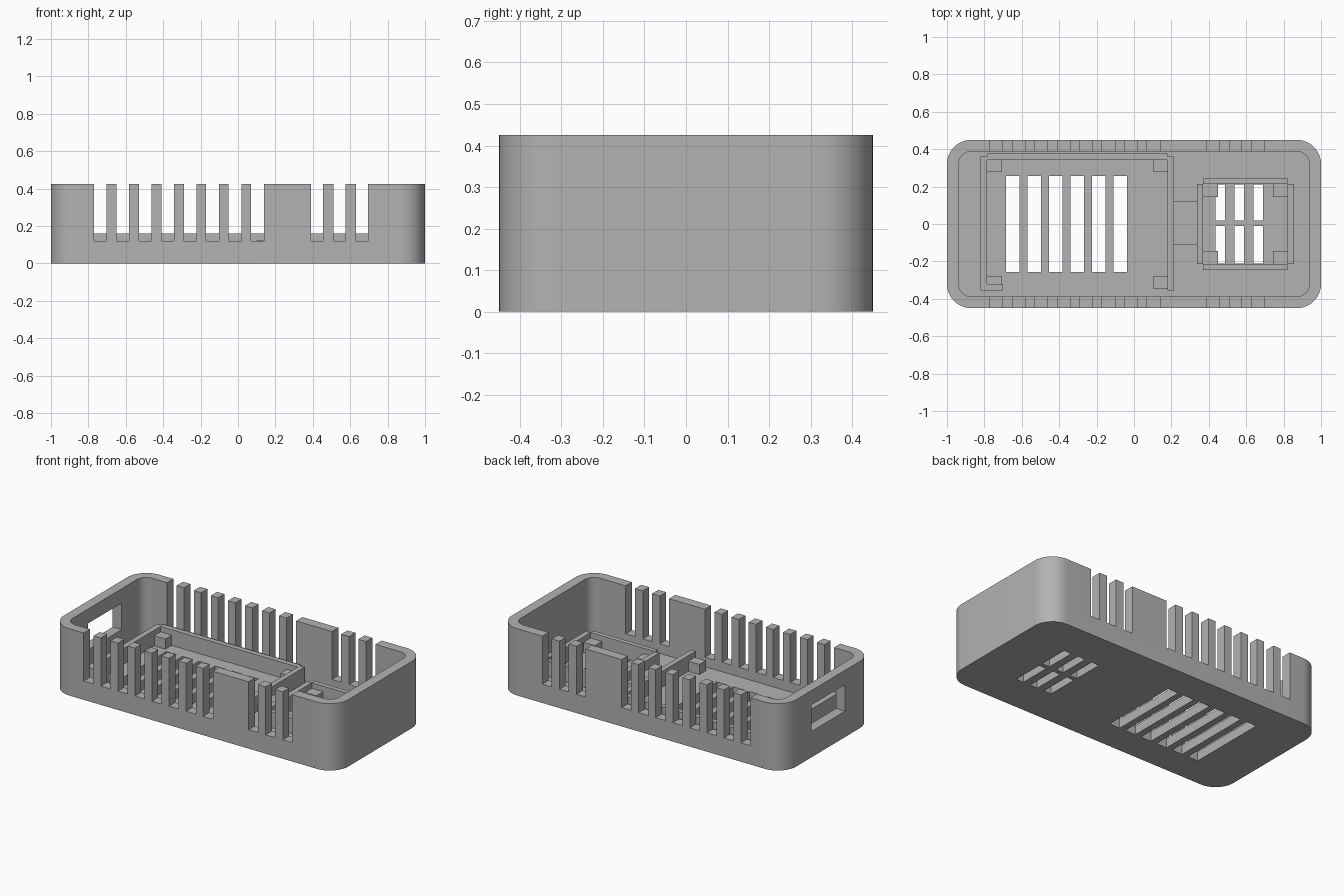
import bpy, bmesh, math
from mathutils import Matrix, Vector

cube = bpy.data.objects.get("Cube")
if cube:
    bpy.data.objects.remove(cube, do_unlink=True)

# Single grey plastic
plastic = bpy.data.materials.new("grey_plastic")
plastic.use_nodes = True
GREY = (0.45, 0.45, 0.45, 1)
plastic.diffuse_color = GREY
plastic.node_tree.nodes["Principled BSDF"].inputs["Base Color"].default_value = GREY

FLOOR, HEIGHT, RAIL = 0.06, 0.425, 0.16


def finish(name, bm):
    bmesh.ops.recalc_face_normals(bm, faces=bm.faces)
    mesh = bpy.data.meshes.new(name)
    bm.to_mesh(mesh)
    bm.free()
    obj = bpy.data.objects.new(name, mesh)
    bpy.context.collection.objects.link(obj)
    mesh.materials.append(plastic)
    return obj


def boxes(name, spans):
    """One object made of boxes given as (x0, x1, y0, y1, z0, z1)."""
    bm = bmesh.new()
    for x0, x1, y0, y1, z0, z1 in spans:
        mid = Vector((x0 + x1, y0 + y1, z0 + z1)) / 2
        size = Matrix.Diagonal((x1 - x0, y1 - y0, z1 - z0, 1))
        bmesh.ops.create_cube(bm, size=1, matrix=Matrix.Translation(mid) @ size)
    return finish(name, bm)


def rounded_block(name, hx, hy, radius, z0, z1, steps=12):
    """Upright block with rounded vertical corners."""
    bm = bmesh.new()
    ring = []
    for k, (sx, sy) in enumerate([(1, 1), (-1, 1), (-1, -1), (1, -1)]):
        for i in range(steps + 1):
            a = math.pi / 2 * (k + i / steps)
            ring.append(bm.verts.new((sx * (hx - radius) + radius * math.cos(a),
                                      sy * (hy - radius) + radius * math.sin(a), z0)))
    face = bm.faces.new(ring)
    top = bmesh.ops.extrude_face_region(bm, geom=[face])["geom"]
    bmesh.ops.translate(bm, vec=(0, 0, z1 - z0),
                        verts=[v for v in top if isinstance(v, bmesh.types.BMVert)])
    return finish(name, bm)


def cut(target, cutter):
    cutter.hide_render = True
    mod = target.modifiers.new("cut", 'BOOLEAN')
    mod.operation, mod.solver, mod.object = 'DIFFERENCE', 'EXACT', cutter
    bpy.context.view_layer.objects.active = target
    bpy.ops.object.modifier_apply(modifier=mod.name)
    bpy.data.objects.remove(cutter, do_unlink=True)


# Tray shell: hollowed rounded block
shell = rounded_block("case_shell", 1, 0.45, 0.13, 0, HEIGHT)
cut(shell, rounded_block("cavity", 0.937, 0.387, 0.065, FLOOR, HEIGHT + 0.1))

# Side wall slots, open at the top, matching on both long walls
slots = [(-0.77 + 0.12 * i, -0.702 + 0.12 * i, -0.6, 0.6, 0.12, 0.6) for i in range(8)]
slots += [(0.39 + 0.12 * i, 0.455 + 0.12 * i, -0.6, 0.6, 0.12, 0.6) for i in range(3)]
cut(shell, boxes("wall_slots", slots))

# Floor vents and the port opening in the end wall
vents = [(-0.685 + 0.115 * i, -0.612 + 0.115 * i, -0.257, 0.257, -0.1, 0.1) for i in range(6)]
for i in range(3):
    x = 0.435 + 0.102 * i
    vents += [(x, x + 0.052, 0.018, 0.21, -0.1, 0.1), (x, x + 0.052, -0.21, -0.01, -0.1, 0.1)]
vents.append((-1.1, -0.9, -0.17, 0.17, 0.165, 0.333))
cut(shell, boxes("vents_and_port", vents))

bpy.ops.object.select_all(action='DESELECT')
shell.select_set(True)
bpy.context.view_layer.objects.active = shell
bpy.ops.object.shade_smooth_by_angle(angle=math.radians(30))

# Large bay: rails on three sides, open to the front
base = FLOOR - 0.01
boxes("large_bay_left_rail", [(0.18, 0.213, -0.355, 0.362, base, RAIL)])
boxes("large_bay_right_rail", [(-0.82, -0.785, -0.355, 0.362, base, RAIL),
                               (-0.785, -0.70, -0.355, -0.32, base, RAIL)])
boxes("large_bay_back_rail", [(-0.785, 0.18, 0.343, 0.376, base, RAIL)])

# Small bay: four rails with open corners
boxes("small_bay_end_rails", [(x, x + 0.033, -0.213, 0.213, base, RAIL) for x in (0.337, 0.822)])
boxes("small_bay_side_rails", [(0.37, 0.822, y, y + 0.03, base, RAIL) for y in (-0.245, 0.213)])


def corner_posts(name, x0, x1, y, w, d, top):
    boxes(name, [(x, x + w, min(s * y, s * (y - d)), max(s * y, s * (y - d)), base, top)
                 for x in (x0, x1 - w) for s in (-1, 1)])


# Board supports in the bay corners
corner_posts("large_bay_posts", -0.787, 0.182, 0.345, 0.08, 0.065, 0.125)
corner_posts("small_bay_posts", 0.368, 0.824, 0.215, 0.082, 0.07, 0.125)

# Low bridge joining the two bays
boxes("bay_bridge", [(0.21, 0.34, -0.11, 0.12, base, 0.1)])
